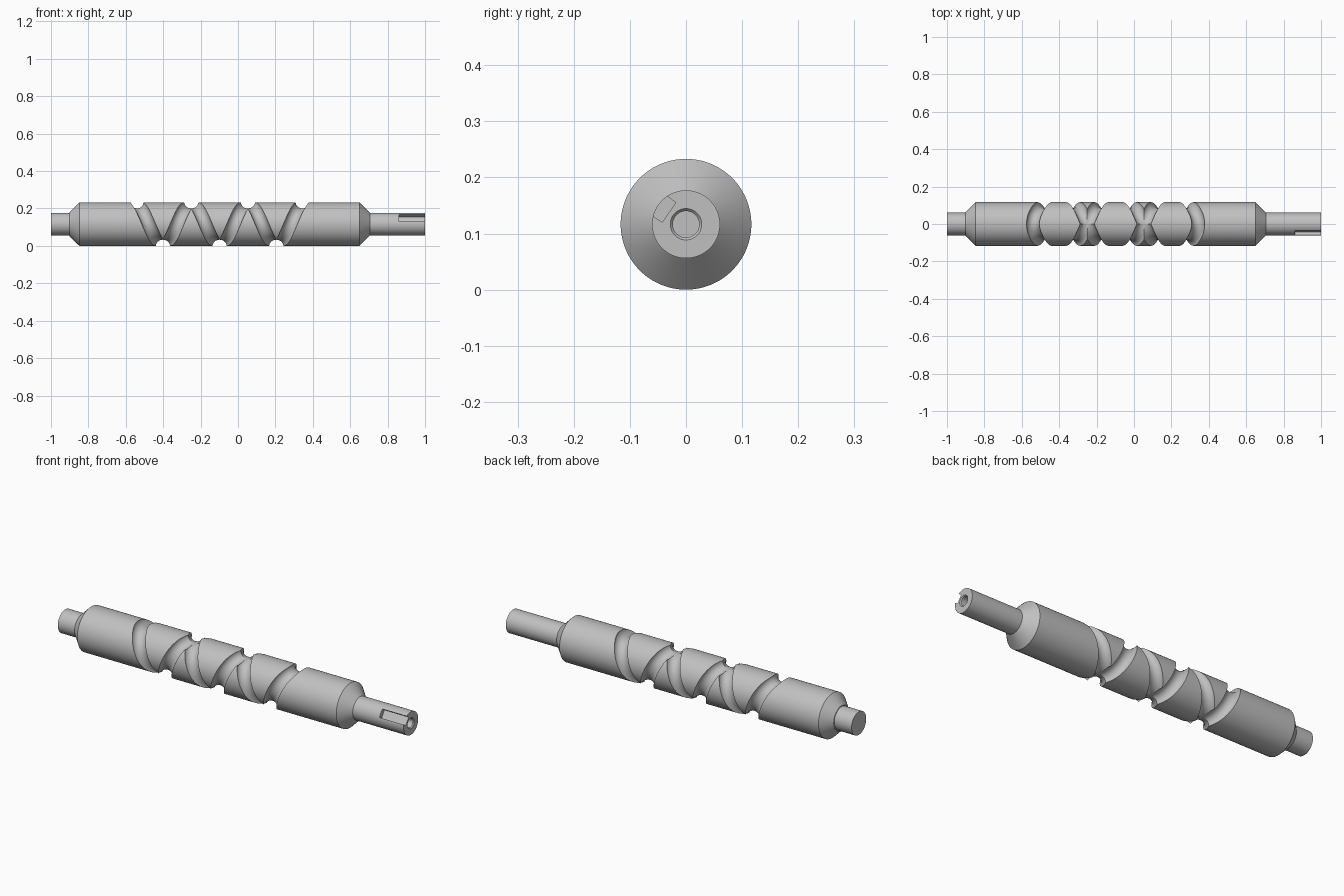
import bpy
import bmesh
from math import sin, cos, pi, radians
from mathutils import Matrix, Vector

if "Cube" in bpy.data.objects:
    bpy.data.objects.remove(bpy.data.objects["Cube"], do_unlink=True)

RADIUS = 0.1165      # main barrel
SHAFT = 0.0605       # end journals
SEGMENTS = 128

steel = bpy.data.materials.new("steel_grey")
steel.use_nodes = True
steel.diffuse_color = (0.53, 0.53, 0.53, 1)
steel.node_tree.nodes["Principled BSDF"].inputs["Base Color"].default_value = (0.53, 0.53, 0.53, 1)


def make_object(name, bm):
    bmesh.ops.recalc_face_normals(bm, faces=bm.faces[:])
    if bm.calc_volume(signed=True) < 0:
        bmesh.ops.reverse_faces(bm, faces=bm.faces[:])
    mesh = bpy.data.meshes.new(name)
    bm.to_mesh(mesh)
    bm.free()
    mesh.materials.append(steel)
    obj = bpy.data.objects.new(name, mesh)
    bpy.context.collection.objects.link(obj)
    return obj


def bridge(bm, a, b):
    n = len(a)
    for i in range(n):
        j = (i + 1) % n
        bm.faces.new((a[i], a[j], b[j], b[i]))


def lathe(name, profile):
    """Turn (x, radius) points about the x axis and cap both ends."""
    bm = bmesh.new()
    rings = []
    for x, r in profile:
        rings.append([bm.verts.new((x, r * cos(2 * pi * i / SEGMENTS), r * sin(2 * pi * i / SEGMENTS)))
                      for i in range(SEGMENTS)])
    for a, b in zip(rings, rings[1:]):
        bridge(bm, a, b)
    bm.faces.new(rings[0])
    bm.faces.new(rings[-1])
    return make_object(name, bm)


def cut(target, cutter, self_crossing=False):
    cutter.hide_render = True
    mod = target.modifiers.new("cut", 'BOOLEAN')
    mod.operation = 'DIFFERENCE'
    mod.solver = 'EXACT'
    mod.use_self = self_crossing
    mod.object = cutter
    bpy.ops.object.select_all(action='DESELECT')
    bpy.context.view_layer.objects.active = target
    target.select_set(True)
    bpy.ops.object.modifier_apply(modifier=mod.name)
    bpy.data.objects.remove(cutter, do_unlink=True)


# Turned shaft: journals, chamfered barrel and countersunk hole in the right end
shaft = lathe("grooved_shaft", [
    (-1, SHAFT), (-0.9, SHAFT), (-0.9, 0.065), (-0.848, RADIUS),
    (0.65, RADIUS), (0.706, SHAFT), (1, SHAFT),
    (1, 0.028), (0.995, 0.0235), (0.86, 0.0235)])

# Keyway, open at the right end
bm = bmesh.new()
bmesh.ops.create_cube(bm, size=1)
bm.transform(Matrix.Rotation(radians(145), 4, 'X')
             @ Matrix.Translation((0.96, 0.067, 0))
             @ Matrix.Diagonal((0.2, 0.06, 0.043, 1)))
cut(shaft, make_object("keyway_cutter", bm))

# Endless crossed groove: three turns out, three turns back
TURN_LENGTH = 0.303
SPAN = 6 * pi
BLEND = 0.54         # angle over which the groove rounds its reversal
GROOVE_R = 0.035


def groove_point(s):
    h = abs((s + SPAN) % (2 * SPAN) - SPAN)
    if h < BLEND:
        h = h * h / (2 * BLEND) + BLEND / 2
    elif SPAN - h < BLEND:
        h = SPAN - ((SPAN - h) ** 2 / (2 * BLEND) + BLEND / 2)
    x = -0.0985 + TURN_LENGTH * (h - SPAN / 2) / (2 * pi)
    r = RADIUS + 0.002
    return Vector((x, -r * sin(s), r * cos(s)))


bm = bmesh.new()
rings = []
STEPS, SIDES = 310, 22
for i in range(STEPS):
    s = 2 * SPAN * (i + 0.37) / STEPS
    centre = groove_point(s)
    tangent = (groove_point(s + 0.01) - groove_point(s - 0.01)).normalized()
    out = Vector((0, -sin(s), cos(s)))
    side = tangent.cross(out).normalized()
    rings.append([bm.verts.new(centre + GROOVE_R * (cos(a) * out + sin(a) * side))
                  for a in (2 * pi * k / SIDES for k in range(SIDES))])
for i in range(STEPS):
    bridge(bm, rings[i], rings[(i + 1) % STEPS])
cut(shaft, make_object("groove_cutter", bm), self_crossing=True)

# Rest on the ground, with crisp edges between smooth surfaces
shaft.data.transform(Matrix.Translation((0, 0, RADIUS)))
bpy.ops.object.select_all(action='DESELECT')
shaft.select_set(True)
bpy.context.view_layer.objects.active = shaft
bpy.ops.object.shade_smooth_by_angle(angle=radians(30))
